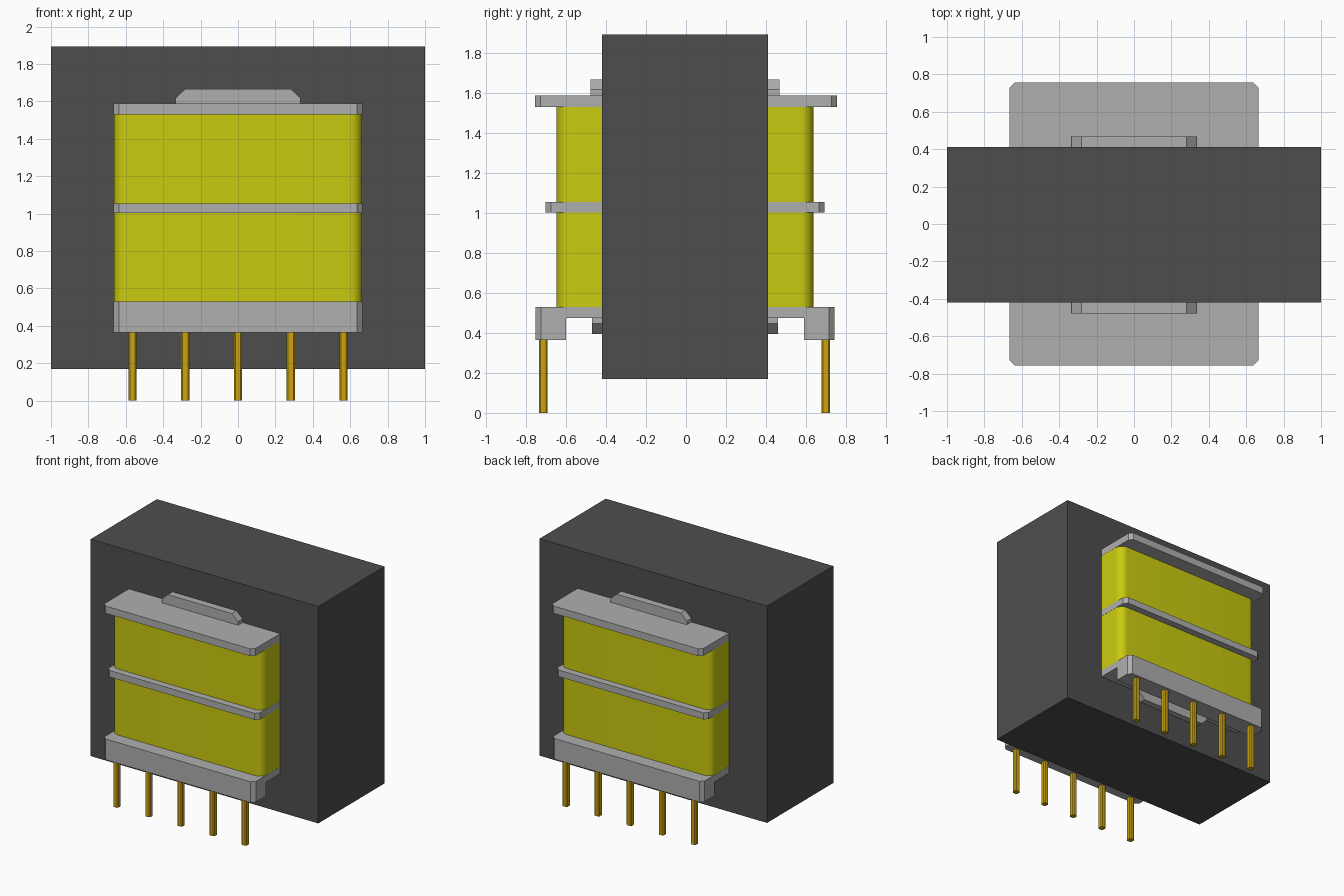
import bpy
import bmesh
from mathutils import Vector

cube = bpy.data.objects.get("Cube")
if cube:
    bpy.data.objects.remove(cube, do_unlink=True)


def material(name, rgb):
    m = bpy.data.materials.new(name)
    m.use_nodes = True
    m.diffuse_color = (*rgb, 1)
    node = next(n for n in m.node_tree.nodes if n.type == 'BSDF_PRINCIPLED')
    node.inputs["Base Color"].default_value = (*rgb, 1)
    return m


CORE = material("dark grey ferrite", (0.076, 0.076, 0.076))
PLASTIC = material("light grey plastic", (0.43, 0.43, 0.43))
TAPE = material("yellow tape", (0.59, 0.59, 0.005))
GOLD = material("gold pin metal", (0.61, 0.37, 0.005))


def prism(name, profile, axis, depth, mat, location=(0, 0, 0), bevel=0, segments=1):
    """Extrude a closed profile symmetrically along x or y, then round
    or chamfer the outermost upright edges."""
    bm = bmesh.new()

    def point(u, v, w):
        return (w, u, v) if axis == 'x' else (u, w, v)

    face = bm.faces.new([bm.verts.new(point(u, v, -depth)) for u, v in profile])
    new = bmesh.ops.extrude_face_region(bm, geom=[face])["geom"]
    verts = [g for g in new if isinstance(g, bmesh.types.BMVert)]
    offset = Vector(point(0, 0, 2 * depth))
    bmesh.ops.translate(bm, verts=verts, vec=offset)
    if bevel:
        mx = max(v.co.x for v in bm.verts)
        my = max(v.co.y for v in bm.verts)
        corners = [e for e in bm.edges
                   if all(abs(v.co.x) > mx - 1e-4 and abs(v.co.y) > my - 1e-4
                          for v in e.verts)
                   and abs(e.verts[0].co.z - e.verts[1].co.z) > 1e-4
                   and (e.verts[0].co - e.verts[1].co).xy.length < 1e-4]
        bmesh.ops.bevel(bm, geom=corners, offset=bevel, segments=segments,
                        profile=0.5, affect='EDGES')
    bmesh.ops.recalc_face_normals(bm, faces=bm.faces)
    mesh = bpy.data.meshes.new(name)
    bm.to_mesh(mesh)
    bm.free()
    mesh.materials.append(mat)
    obj = bpy.data.objects.new(name, mesh)
    obj.location = location
    bpy.context.collection.objects.link(obj)
    return obj


def block(name, hx, hy, z0, z1, mat, **kw):
    return prism(name, [(-hy, z0), (hy, z0), (hy, z1), (-hy, z1)], 'x', hx, mat, **kw)


MID = (0, -0.005, 0)
WIDTH = 0.665
CHAMFER = 0.028

# Magnetic core
block("core", 1, 0.416, 0.17, 1.893, CORE, location=MID)

# Two taped windings with rounded corners
for name, z0, z1 in (("lower_winding", 0.53, 1.003), ("upper_winding", 1.055, 1.53)):
    coil = block(name, WIDTH - 0.001, 0.642, z0, z1, TAPE, location=MID,
                 bevel=0.065, segments=8)
    bpy.ops.object.select_all(action='DESELECT')
    coil.select_set(True)
    bpy.context.view_layer.objects.active = coil
    bpy.ops.object.shade_smooth_by_angle()

# Bobbin flanges
block("middle_flange", WIDTH, 0.698, 1.003, 1.055, PLASTIC, location=MID, bevel=CHAMFER)
block("top_flange", WIDTH, 0.756, 1.53, 1.588, PLASTIC, bevel=CHAMFER)

# Pin base: a plate with a deep rail along front and back
rail = [(0.595, 0.475), (0.595, 0.365), (0.748, 0.365), (0.748, 0.53)]
base = rail + [(-y, z) for y, z in reversed(rail)]
prism("pin_base", base, 'x', WIDTH, PLASTIC, location=MID, bevel=CHAMFER)

# Bobbin tabs with sloped ends, above and below
for name, root, bend, tip, depth in (("top_tab", 1.588, 1.617, 1.667, 0.473),
                                     ("bottom_tab", 0.475, 0.447, 0.395, 0.466)):
    half = [(0.335, root), (0.335, bend), (0.282, tip)]
    prism(name, half + [(-x, z) for x, z in reversed(half)], 'y', depth, PLASTIC,
          location=MID)

# Two rows of five pins
for side, y in (("front", -0.714), ("back", 0.699)):
    for i in range(5):
        block(f"{side}_pin_{i + 1}", 0.022, 0.022, 0, 0.37, GOLD,
              location=((i - 2) * 0.282, y, 0), bevel=0.008)
